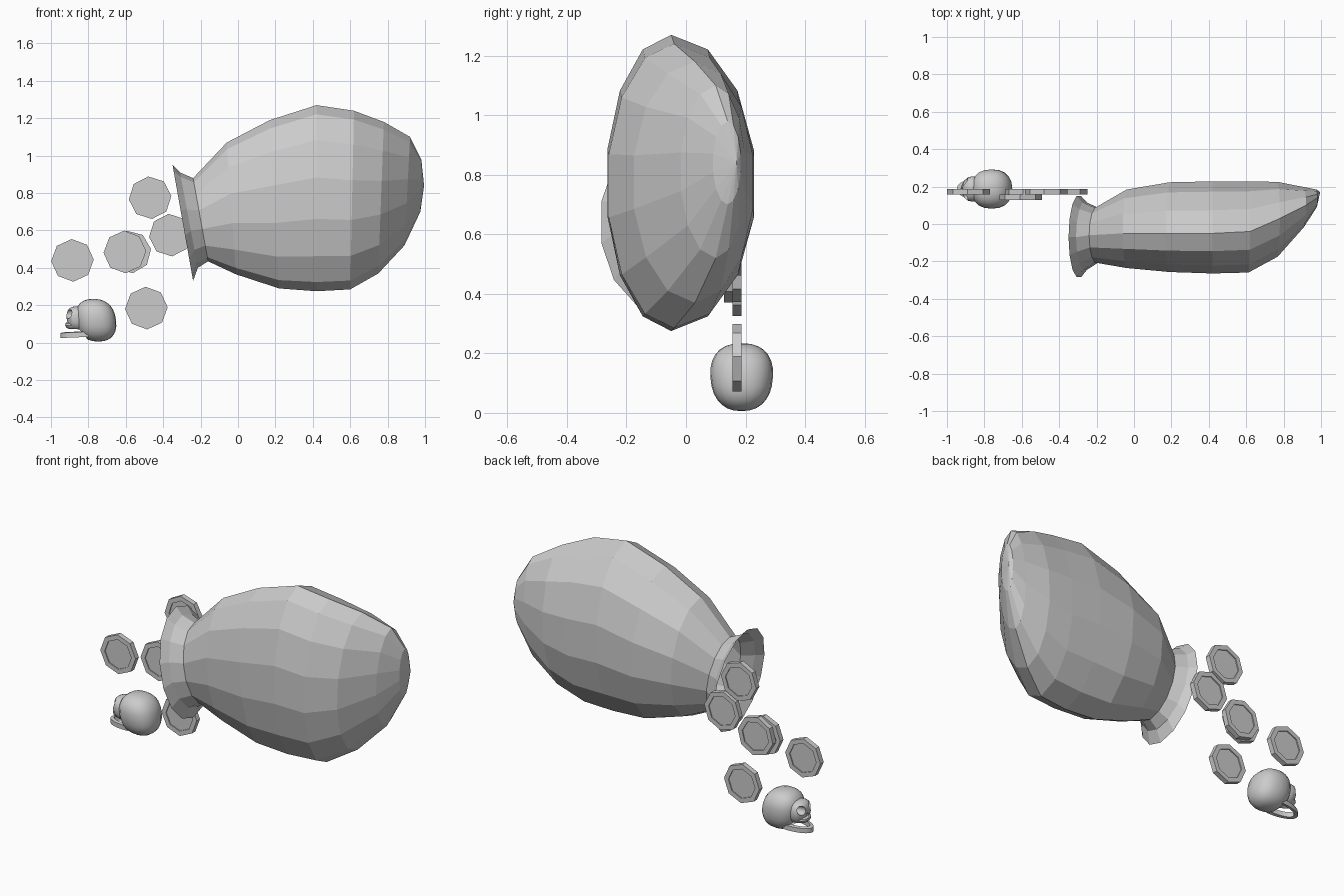
import bpy, bmesh, math
from mathutils import Vector, Matrix

if "Cube" in bpy.data.objects:
    bpy.data.objects.remove(bpy.data.objects["Cube"], do_unlink=True)

GREY = (0.6, 0.6, 0.6, 1)
grey = bpy.data.materials.new("plain grey")
grey.use_nodes = True
grey.diffuse_color = GREY
grey.node_tree.nodes["Principled BSDF"].inputs["Base Color"].default_value = GREY


def finish(name, bm):
    bmesh.ops.recalc_face_normals(bm, faces=bm.faces)
    mesh = bpy.data.meshes.new(name)
    bm.to_mesh(mesh)
    bm.free()
    mesh.materials.append(grey)
    obj = bpy.data.objects.new(name, mesh)
    bpy.context.collection.objects.link(obj)
    return obj


def smooth(obj, angle):
    bpy.ops.object.select_all(action='DESELECT')
    obj.select_set(True)
    bpy.context.view_layer.objects.active = obj
    bpy.ops.object.shade_smooth_by_angle(angle=math.radians(angle))


# Sack: oval rings (top x, top z, bottom x, bottom z, y min, y max, y of top)
RINGS = [
    (-.35, .95, -.24, .33, -.29, .155, -.07),
    (-.31, .91, -.215, .40, -.25, .12, -.07),
    (-.24, .88, -.16, .435, -.21, .09, -.06),
    (-.06, 1.07, -.01, .365, -.24, .19, -.05),
    (.17, 1.19, .22, .29, -.262, .23, -.05),
    (.42, 1.27, .42, .275, -.27, .235, -.05),
    (.62, 1.24, .60, .285, -.265, .235, -.04),
    (.78, 1.18, .75, .37, -.18, .23, .03),
    (.92, 1.10, .89, .52, -.02, .20, .10),
    (.98, .98, .975, .70, .09, .185, .14),
]
SIDES = 14
bm = bmesh.new()
loops = []
for tx, tz, bx, bz, y0, y1, ym in RINGS:
    loop = []
    for i in range(SIDES):
        a = math.tau * i / SIDES
        t = (1 - math.cos(a)) / 2
        s = math.sin(a)
        y = ym + s * ((y1 - ym) if s > 0 else (ym - y0))
        loop.append(bm.verts.new((tx + (bx - tx) * t, y, tz + (bz - tz) * t)))
    loops.append(loop)
for a, b in zip(loops, loops[1:]):
    for i in range(SIDES):
        j = (i + 1) % SIDES
        bm.faces.new((a[i], a[j], b[j], b[i]))
tip = bm.verts.new((.995, .17, .84))
for i in range(SIDES):
    bm.faces.new((loops[-1][i], loops[-1][(i + 1) % SIDES], tip))
finish("sack", bm)

# Coins: octagonal discs with a recessed centre on both sides
COINS = [(-.47, .172, .775, 5), (-.362, .172, .575, 5), (-.578, .172, .485, 8),
         (-.605, .143, .485, 2), (-.885, .172, .44, 2), (-.49, .172, .185, 2)]
for n, (x, y, z, turn) in enumerate(COINS, 1):
    bm = bmesh.new()
    bmesh.ops.create_cone(bm, cap_ends=True, segments=8, radius1=.114, radius2=.114, depth=.03)
    caps = [f for f in bm.faces if len(f.verts) == 8]
    bmesh.ops.inset_individual(bm, faces=caps, thickness=.028)
    for f in caps:
        up = f.normal.copy()
        walls = bmesh.ops.extrude_discrete_faces(bm, faces=[f])["faces"]
        bmesh.ops.translate(bm, verts=walls[0].verts, vec=-up * .006)
    bm.transform(Matrix.Translation((x, y, z)) @ Matrix.Rotation(math.radians(-turn), 4, 'Y')
                 @ Matrix.Rotation(math.pi / 2, 4, 'X'))
    finish("coin_%d" % n, bm)

# Skull, facing -x
CENTRE = Vector((-.765, .187, .125))


def ball(name, place, size, segments=20, rings=14, shape=None):
    bm = bmesh.new()
    bmesh.ops.create_uvsphere(bm, u_segments=segments, v_segments=rings, radius=1)
    for v in bm.verts:
        if shape:
            shape(v.co)
        v.co = Vector(place) + Vector(c * s for c, s in zip(v.co, size))
    return finish(name, bm)


def boxy(co):
    # Squared-off dome, narrower at the base
    for k in range(3):
        co[k] = math.copysign(abs(co[k]) ** .85, co[k])
    co.y *= 1 + .06 * co.z
    co.x -= .12 * co.z


def boolean(target, other, operation):
    mod = target.modifiers.new(operation.title(), 'BOOLEAN')
    mod.operation = operation
    mod.object = other
    mod.solver = 'EXACT'
    other.hide_render = True
    other.hide_viewport = True


cranium = ball("skull", CENTRE + Vector((.005, 0, -.005)), (.108, .105, .114), shape=boxy)
face = ball("skull_face", (-.862, .187, .128), (.055, .068, .066), 14, 10, boxy)
muzzle = ball("skull_upper_jaw", (-.875, .187, .092), (.05, .05, .024), 14, 8, boxy)
boolean(cranium, face, 'UNION')
boolean(cranium, muzzle, 'UNION')
for side in (-1, 1):
    boolean(cranium, ball("eye_socket_cutter", (-.9, .187 + side * .038, .152),
                          (.04, .024, .025), 12, 8), 'DIFFERENCE')
boolean(cranium, ball("nose_cutter", (-.925, .187, .118), (.02, .011, .014), 8, 6), 'DIFFERENCE')
# Hollow under the jaw
boolean(cranium, ball("mouth_cutter", (-.86, .187, .042), (.07, .06, .04), 14, 8), 'DIFFERENCE')

# Bake the cuts and drop the helpers
bpy.context.view_layer.update()
baked = bpy.data.meshes.new_from_object(cranium.evaluated_get(bpy.context.evaluated_depsgraph_get()))
cranium.modifiers.clear()
cranium.data = baked
for obj in list(bpy.data.objects):
    if obj.hide_viewport and obj.type == 'MESH' and (
            obj.name.startswith("skull_") or "cutter" in obj.name):
        bpy.data.objects.remove(obj, do_unlink=True)
smooth(cranium, 30)

# Lower jaw: horseshoe band
bm = bmesh.new()
previous = None
for i in range(13):
    a = math.pi * (i / 12 - .5)
    c, s = math.cos(a), math.sin(a)
    ring = []
    for r, z in ((1, .025), (1, .052), (.74, .056), (.74, .028)):
        ring.append(bm.verts.new((-.80 - .148 * c * r ** .5, .187 + .066 * s * r, z + .006 * (1 - c))))
    if previous:
        for k in range(4):
            m = (k + 1) % 4
            bm.faces.new((previous[k], previous[m], ring[m], ring[k]))
    else:
        bm.faces.new(ring)
    previous = ring
bm.faces.new(previous)
smooth(finish("lower_jaw", bm), 35)
